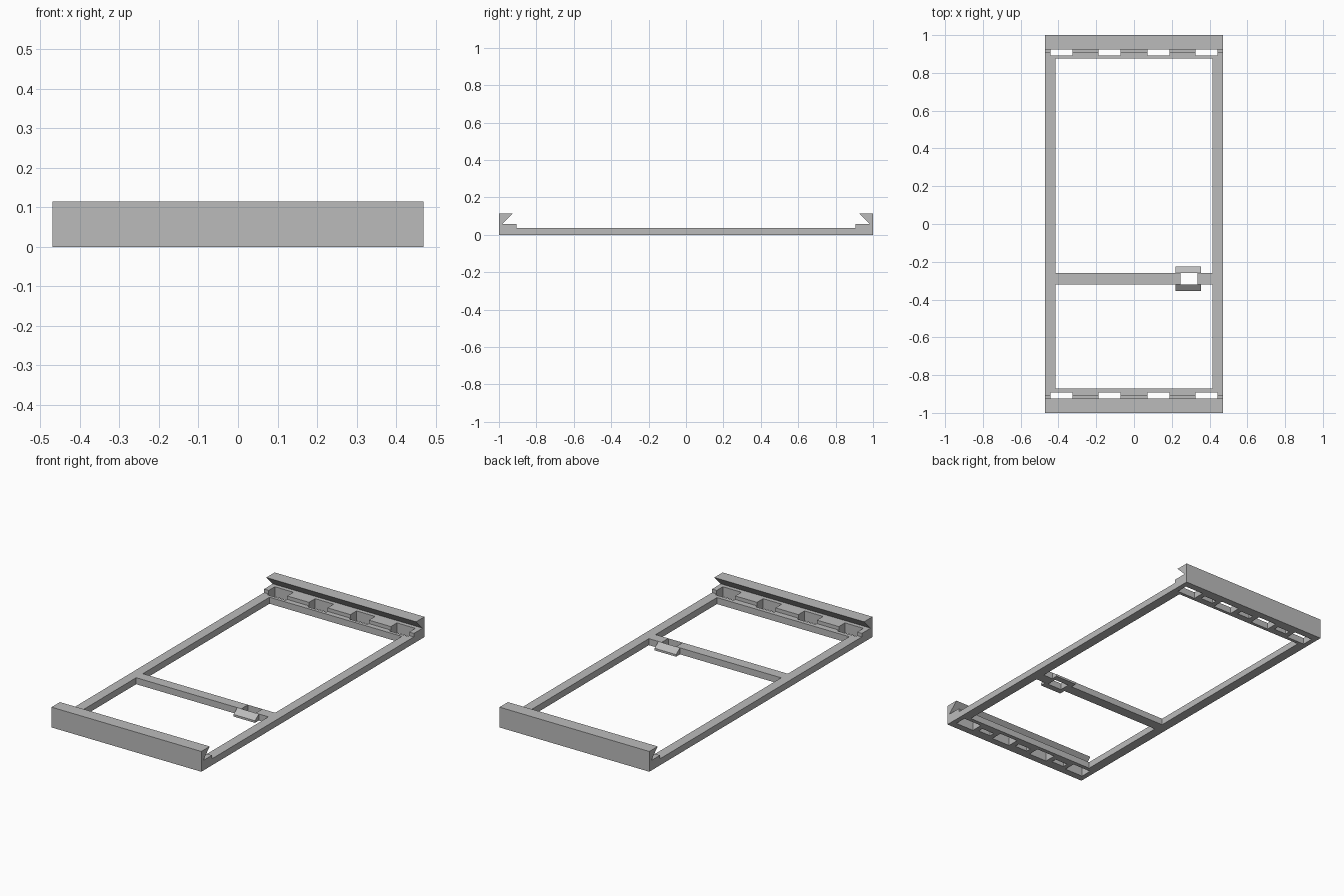
import bpy
import bmesh

old = bpy.data.objects.get("Cube")
if old:
    bpy.data.objects.remove(old, do_unlink=True)

# Single grey finish
grey = bpy.data.materials.new("plain_grey")
grey.use_nodes = True
colour = (0.5, 0.5, 0.5, 1)
grey.diffuse_color = colour
grey.node_tree.nodes["Principled BSDF"].inputs["Base Color"].default_value = colour


def prism(name, profile, x0, x1):
    """Extrude a (y, z) outline along x."""
    bm = bmesh.new()
    face = bm.faces.new([bm.verts.new((x0, y, z)) for y, z in profile])
    new = bmesh.ops.extrude_face_region(bm, geom=[face])["geom"]
    moved = [v for v in new if isinstance(v, bmesh.types.BMVert)]
    bmesh.ops.translate(bm, verts=moved, vec=(x1 - x0, 0, 0))
    bmesh.ops.recalc_face_normals(bm, faces=bm.faces)
    mesh = bpy.data.meshes.new(name)
    bm.to_mesh(mesh)
    bm.free()
    mesh.materials.append(grey)
    obj = bpy.data.objects.new(name, mesh)
    bpy.context.collection.objects.link(obj)
    return obj


def cut(target, x0, x1, y0, y1, z0, z1):
    """Remove a box from the target."""
    box = prism("cutter", [(y0, z0), (y1, z0), (y1, z1), (y0, z1)], x0, x1)
    box.hide_render = True
    mod = target.modifiers.new("cut", "BOOLEAN")
    mod.operation = "DIFFERENCE"
    mod.solver = "EXACT"
    mod.object = box
    bpy.context.view_layer.objects.active = target
    bpy.ops.object.modifier_apply(modifier=mod.name)
    bpy.data.objects.remove(box, do_unlink=True)


# Frame: one side outline with a hooked lip and ledge at both ends
half = [(1, 0), (1, 0.115), (0.925, 0.115), (0.983, 0.057),
        (0.905, 0.057), (0.905, 0.037)]
outline = half + [(-y, z) for y, z in reversed(half)]
frame = prism("frame", outline, -0.47, 0.47)

# Two large openings, leaving the crossbar between them
cut(frame, -0.415, 0.415, -0.26, 0.875, -0.1, 0.2)
cut(frame, -0.415, 0.415, -0.87, -0.32, -0.1, 0.2)

# Slots through each end ledge, and shallow pockets under the blocks between
for side in (-1, 1):
    near, far = sorted((side * 0.893, side * 0.96))
    for x in (-0.383, -0.13, 0.13, 0.383):
        cut(frame, x - 0.058, x + 0.058, near, far, -0.1, 0.07)
    near, far = sorted((side * 0.915, side * 0.945))
    for x in (-0.257, 0, 0.257):
        cut(frame, x - 0.04, x + 0.04, near, far, -0.1, 0.03)

# Latch window in the crossbar, with a sloped tab on either side
cut(frame, 0.245, 0.335, -0.34, -0.24, -0.1, 0.1)
for name, side in (("latch_front_tab", -1), ("latch_back_tab", 1)):
    tab = [(0.03, 0), (0.065, 0), (0.065, 0.012), (0.03, 0.037)]
    prism(name, [(-0.29 + side * y, z) for y, z in tab], 0.22, 0.355)
